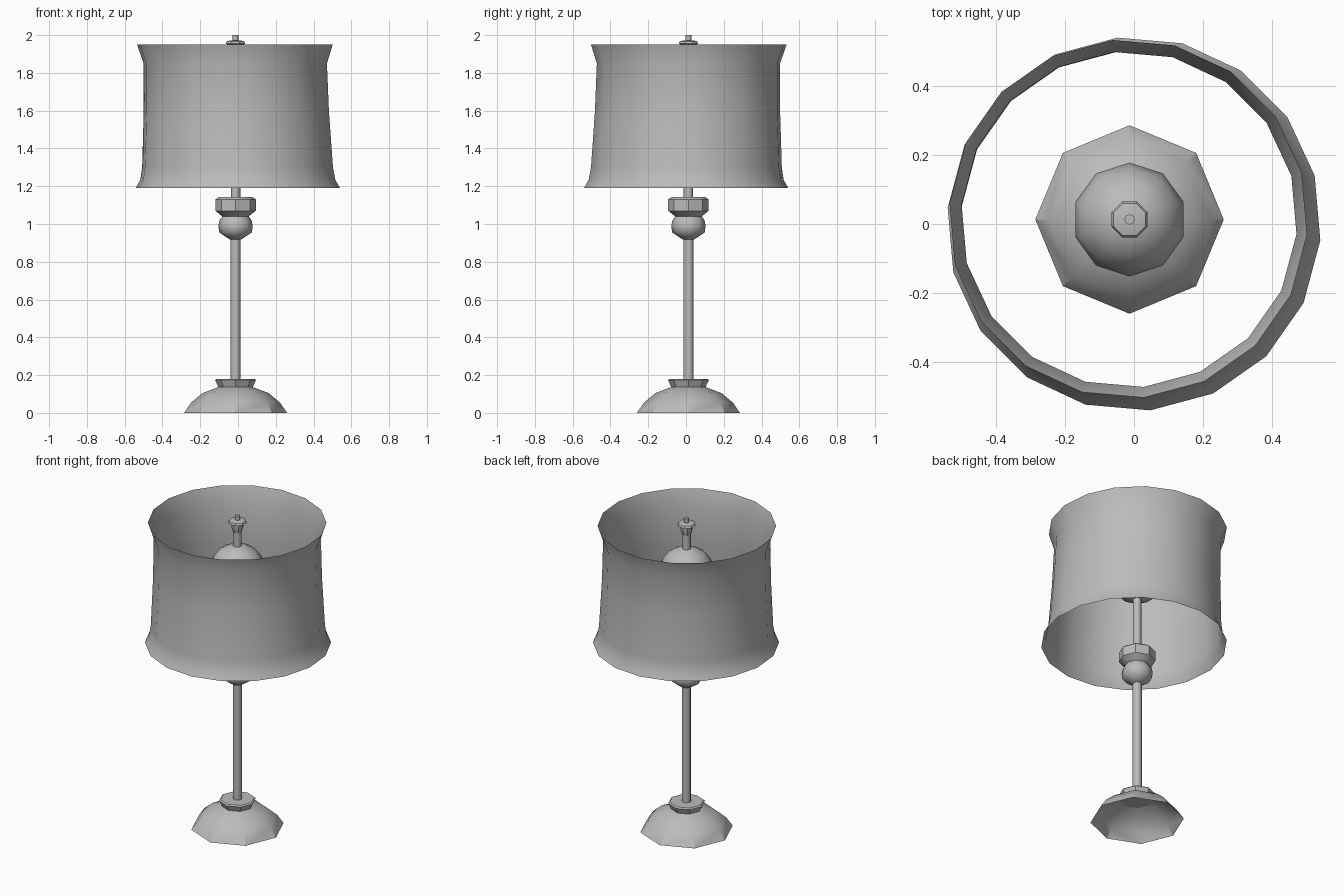
import bpy, bmesh, math

if "Cube" in bpy.data.objects:
    bpy.data.objects.remove(bpy.data.objects["Cube"], do_unlink=True)

AX, AY = -0.013, 0.013  # axis of the stand

grey = bpy.data.materials.new("warm_grey")
grey.use_nodes = True
grey.diffuse_color = (0.5, 0.5, 0.5, 1)
grey.node_tree.nodes["Principled BSDF"].inputs["Base Color"].default_value = (0.5, 0.5, 0.5, 1)


def turned(name, profile, sides, start=0, smooth=30, foot=(AX, AY), head=(AX, AY), caps=True):
    """Stack rings of (radius, height), sliding the centre from foot to head."""
    bm = bmesh.new()
    low, high = profile[0][1], profile[-1][1]
    rings = []
    for r, z in profile:
        t = (z - low) / (high - low)
        cx, cy = (a + (b - a) * t for a, b in zip(foot, head))
        rings.append([bm.verts.new((cx + r * math.cos(a), cy + r * math.sin(a), z))
                      for a in (math.radians(start) + math.tau * i / sides for i in range(sides))])
    for a, b in zip(rings, rings[1:]):
        for i in range(sides):
            j = (i + 1) % sides
            bm.faces.new((a[i], a[j], b[j], b[i]))
    if caps:
        bm.faces.new(rings[0][::-1])
        bm.faces.new(rings[-1])
    mesh = bpy.data.meshes.new(name)
    bm.to_mesh(mesh)
    bm.free()
    mesh.materials.append(grey)
    obj = bpy.data.objects.new(name, mesh)
    bpy.context.collection.objects.link(obj)
    bpy.ops.object.select_all(action="DESELECT")
    obj.select_set(True)
    bpy.context.view_layer.objects.active = obj
    bpy.ops.object.shade_smooth_by_angle(angle=math.radians(smooth))
    return obj


# Stand: hollow domed foot, collar and pole
turned("base", [(0.273, 0), (0.235, 0.055), (0.175, 0.105), (0.09, 0.137)], 8, caps=False)
turned("base_collar", [(0.09, 0.135), (0.108, 0.173), (0.1, 0.18)], 8)
turned("pole", [(0.027, 0.17), (0.027, 0.93)], 8, smooth=50)

# Turned fitting below the shade
turned("lower_cup", [(0.03, 0.918), (0.086, 0.955), (0.091, 0.99), (0.085, 1.02), (0.07, 1.04)], 8, smooth=50)
turned("upper_cup", [(0.07, 1.04), (0.107, 1.07), (0.107, 1.13), (0.09, 1.142)], 8)
turned("stem", [(0.025, 1.14), (0.025, 1.93)], 8, smooth=50)

# Globe inside the shade
rows = [math.radians(a) for a in range(-75, 76, 25)]
turned("globe", [(0.165 * math.cos(a), 1.645 + 0.165 * math.sin(a)) for a in rows], 10, 18, 60)

# Finial
turned("finial_cup", [(0.026, 1.895), (0.036, 1.925), (0.036, 1.95)], 8)
turned("finial_disc", [(0.035, 1.945), (0.056, 1.955), (0.05, 1.967), (0.03, 1.972)], 8, 22.5)
turned("finial_knob", [(0.015, 1.97), (0.015, 2.0)], 8, smooth=50)

# Flared open shade, leaning slightly toward the stand's axis at the top
turned("shade", [(0.542, 1.19), (0.518, 1.235), (0.507, 1.3), (0.492, 1.6), (0.487, 1.85), (0.52, 1.95)],
       18, 15, 40, foot=(0, 0), head=(-0.0165, 0.015), caps=False)
